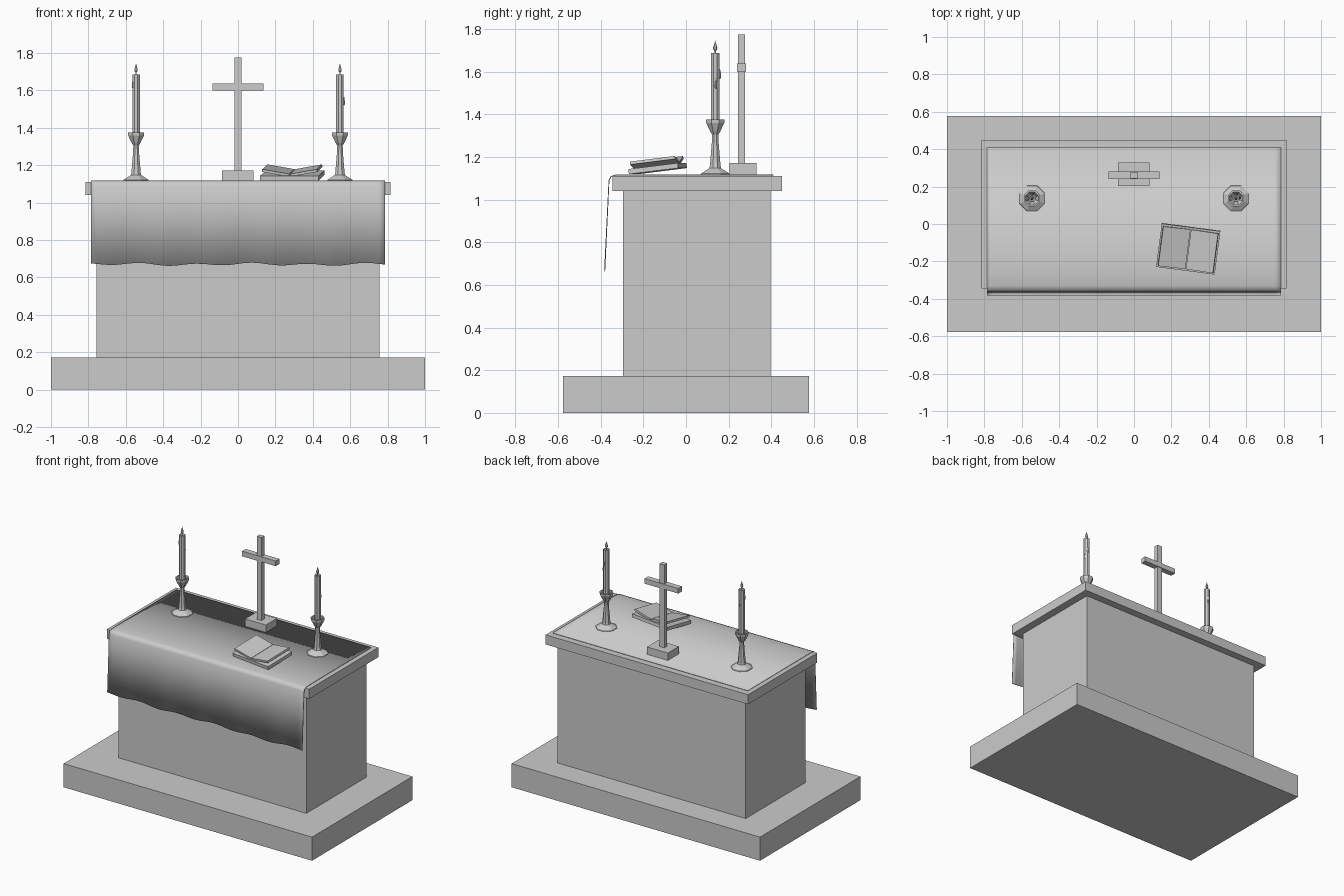
import bpy, bmesh, math
from mathutils import Matrix, Vector

if "Cube" in bpy.data.objects:
    bpy.data.objects.remove(bpy.data.objects["Cube"])

stone = bpy.data.materials.new("plain_grey")
stone.diffuse_color = (0.6, 0.6, 0.6, 1)
stone.use_nodes = True
stone.node_tree.nodes["Principled BSDF"].inputs["Base Color"].default_value = stone.diffuse_color


def finish(name, bm):
    bmesh.ops.recalc_face_normals(bm, faces=bm.faces)
    me = bpy.data.meshes.new(name)
    bm.to_mesh(me)
    bm.free()
    me.materials.append(stone)
    ob = bpy.data.objects.new(name, me)
    bpy.context.collection.objects.link(ob)
    return ob


def box(name, lo, hi, matrix=Matrix()):
    lo, hi = Vector(lo), Vector(hi)
    bm = bmesh.new()
    place = Matrix.Translation((lo + hi) / 2) @ Matrix.Diagonal((*(hi - lo), 1))
    bmesh.ops.create_cube(bm, size=1, matrix=matrix @ place)
    return finish(name, bm)


def turned(name, profile, x, y, sides=8):
    """Revolve (radius, height) points about a vertical axis."""
    bm = bmesh.new()
    rings = []
    for r, z in profile:
        rings.append([bm.verts.new((x + r * math.cos(2 * math.pi * (i + 0.5) / sides),
                                    y + r * math.sin(2 * math.pi * (i + 0.5) / sides), z))
                      for i in range(sides)])
    for a, b in zip(rings, rings[1:]):
        for i in range(sides):
            j = (i + 1) % sides
            bm.faces.new((a[i], a[j], b[j], b[i]))
    bm.faces.new(rings[0])
    bm.faces.new(rings[-1])
    bmesh.ops.remove_doubles(bm, verts=bm.verts, dist=1e-5)
    return finish(name, bm)


# Plinth, body and table slab
box("plinth", (-1, -0.577, 0), (1, 0.577, 0.172))
box("body", (-0.757, -0.295, 0.172), (0.757, 0.395, 1.04))
box("table_slab", (-0.815, -0.345, 1.04), (0.815, 0.45, 1.11))

# Cloth: flat on the slab, folded over the front, with a wavy hem
fold = [(0.41, 1.116), (-0.25, 1.116), (-0.33, 1.115), (-0.352, 1.108),
        (-0.361, 1.09), (-0.381, 0.67)]
bm = bmesh.new()
cols = []
steps = 48
for i in range(steps + 1):
    x = -0.785 + 1.57 * i / steps
    hem = 0.006 * math.sin(x * 21) + 0.003 * math.sin(x * 9 + 1)
    cols.append([bm.verts.new((x, y, z + (hem if k == len(fold) - 1 else 0)))
                 for k, (y, z) in enumerate(fold)])
for a, b in zip(cols, cols[1:]):
    for k in range(len(fold) - 1):
        bm.faces.new((a[k], a[k + 1], b[k + 1], b[k]))
cloth = finish("altar_cloth", bm)
cloth.data.shade_smooth()
thick = cloth.modifiers.new("thickness", "SOLIDIFY")
thick.thickness = 0.004
thick.offset = 0

# Standing cross
box("cross_foot", (-0.085, 0.203, 1.115), (0.083, 0.33, 1.172))
box("cross_post", (-0.019, 0.243, 1.172), (0.019, 0.277, 1.775))
box("cross_arm", (-0.135, 0.24, 1.6), (0.135, 0.282, 1.637))

# Candlesticks with candles, wax drips and flames
stick = [(0.074, 1.115), (0.072, 1.122), (0.03, 1.147), (0.027, 1.16), (0.017, 1.27),
         (0.016, 1.305), (0.026, 1.32), (0.046, 1.36), (0.047, 1.375),
         (0.038, 1.375), (0.022, 1.345)]
for side, x in (("left", -0.545), ("right", 0.545)):
    y = 0.137
    turned(side + "_candlestick", stick, x, y)
    turned(side + "_candle", [(0.022, 1.34), (0.022, 1.686), (0.016, 1.686), (0.004, 1.678)], x, y)
    turned(side + "_wick", [(0.003, 1.675), (0.003, 1.70)], x, y, 6)
    turned(side + "_flame", [(0, 1.692), (0.009, 1.703), (0.01, 1.712), (0.005, 1.728), (0, 1.745)], x, y, 6)
    drips = ((0.022, 0.003, 1.54), (0.006, 0.022, 1.585)) if x > 0 else \
            ((-0.018, -0.008, 1.63), (0.006, 0.022, 1.585))
    for n, (dx, dy, z) in enumerate(drips):
        turned(f"{side}_wax_drip_{n + 1}", [(0, z - 0.022), (0.006, z - 0.012), (0.004, z + 0.01), (0, z + 0.03)],
               x + dx, y + dy, 6)

# Open book, turned and leaning up towards the back
lean = (Matrix.Translation((0.275, -0.247, 1.119)) @ Matrix.Rotation(math.radians(-7.5), 4, "Z")
        @ Matrix.Rotation(math.radians(7), 4, "X"))
box("book_cover", (-0.158, 0, 0), (0.158, 0.235, 0.024), lean)
for side, s in (("left", -1), ("right", 1)):
    tilt = lean @ Matrix.Translation((0, 0, 0.018)) @ Matrix.Rotation(math.radians(-10 * s), 4, "Y")
    ends = sorted((0.004 * s, 0.152 * s))
    box(side + "_pages", (ends[0], 0.01, 0), (ends[1], 0.225, 0.014), tilt)
